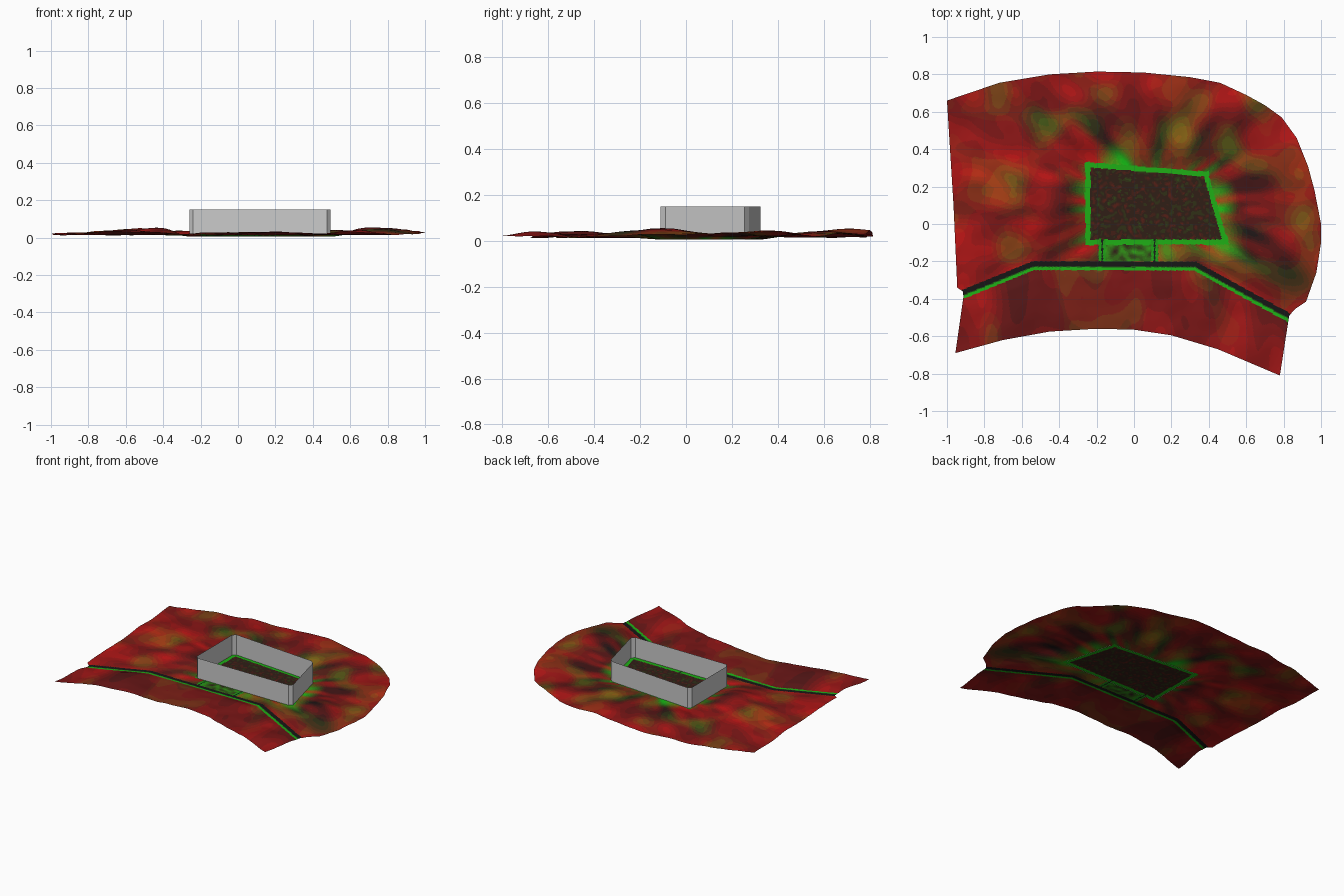
import bpy, bmesh, math
from mathutils import Vector, noise

if "Cube" in bpy.data.objects:
    bpy.data.objects.remove(bpy.data.objects["Cube"])

NX, NY = 330, 270


def sample(pts, n):
    """Resample a polyline evenly by length into n + 1 points."""
    pts = [Vector(p) for p in pts]
    lens = [(b - a).length for a, b in zip(pts, pts[1:])]
    total, out = sum(lens), []
    for i in range(n + 1):
        t, k = total * i / n, 0
        while k < len(lens) - 1 and t > lens[k]:
            t -= lens[k]
            k += 1
        out.append(pts[k].lerp(pts[k + 1], min(1, t / lens[k])))
    return out


def interp(pts, x):
    for (x0, y0), (x1, y1) in zip(pts, pts[1:]):
        if x <= x1:
            break
    s = (y1 - y0) / (x1 - x0)
    return y0 + s * (x - x0), s


def smooth(a, b, x):
    t = max(0, min(1, (x - a) / (b - a)))
    return t * t * (3 - 2 * t)


def n2(x, y, f, seed=0):
    return noise.noise(Vector((x * f, y * f, seed + 0.37)))


# Site outline
left = sample([(-.955, -.69), (-.912, -.39), (-.915, -.36), (-.945, -.34), (-.965, .1), (-1, .66)], NY)
right = sample([(.78, -.81), (.825, -.52), (.83, -.49), (.86, -.455), (.92, -.415), (.975, -.26), (1, -.1), (1, .0),
                (.965, .18), (.93, .31), (.87, .46), (.79, .57)], NY)
front = sample([(-.955, -.69), (-.7, -.62), (-.45, -.575), (-.2, -.56), (0, -.565), (.2, -.595),
                (.45, -.67), (.78, -.81)], NX)
back = sample([(-1, .66), (-.72, .755), (-.45, .8), (-.2, .815), (.05, .81), (.3, .785), (.46, .755),
               (.6, .69), (.7, .635), (.79, .57)], NX)

# Building pad and road centre line
pad = [(-.24, -.09), (.48, -.09), (.38, .26), (-.24, .31)]
road = [(-1.1, -.44), (-.91, -.363), (-.54, -.212), (.33, -.215), (.83, -.49), (1.1, -.64)]


def pad_distance(x, y):
    d = -9
    for (ax, ay), (bx, by) in zip(pad, pad[1:] + pad[:1]):
        d = max(d, ((by - ay) * (x - ax) - (bx - ax) * (y - ay)) / math.hypot(bx - ax, by - ay))
    return d


def road_offset(x, y):
    yr, s = interp(road, x)
    return (y - yr) / math.sqrt(1 + s * s)


# Hills: x, y, radius, height
hills = [(-.42, .1, .2, .03), (.76, -.12, .2, .036), (.85, .3, .2, .022), (.1, .74, .22, .03),
         (-.7, .3, .2, .02), (.66, -.66, .13, .02), (-.6, -.47, .16, .02), (.1, -.42, .2, .012),
         (-.3, .5, .2, .015), (.5, .6, .2, .02)]


def height(x, y):
    z = .018 + .012 * n2(x, y, 5) + .004 * n2(x, y, 12, 4)
    for hx, hy, r, h in hills:
        z += h * math.exp(-((x - hx) ** 2 + (y - hy) ** 2) / (r * r))
    rd = abs(road_offset(x, y))
    z = .013 + (z - .013) * smooth(.015, .09, rd)
    k = smooth(.01, .16, pad_distance(x, y))
    return max(.001, .006 + (z - .006) * k)


def colour(x, y):
    """Red and green amounts, 0..1."""
    d, rd = pad_distance(x, y), road_offset(x, y)
    if -.013 < rd < .013:
        return 0, 0
    if -.034 < rd <= -.013:
        return .1, .75 if rd < -.018 else .3
    drive = -.2 < y < -.08 and rd > 0
    if drive and (abs(x + .17) < .004 or abs(x - .11) < .004):
        return 0, .1
    if drive and (abs(x + .17) < .018 or abs(x - .11) < .018):
        return .05, .7
    if abs(d - .006) < .013 + .012 * max(0, n2(x, y, 22)) * (d > 0):
        return .06, .72
    if d < 0:
        v = n2(x, y, 45)
        return .14 + .3 * max(0, v), .05 + .25 * max(0, -v)
    if drive and -.19 < x < .13:
        return .15, .4 + .4 * n2(x, y, 30)
    # Streaks radiating from the pad
    a = math.atan2(y - .1, (x - .1) * .7)
    streak = noise.noise(Vector((math.cos(a) * 6, math.sin(a) * 6, d * 5)))
    far = smooth(.05, .5, d)
    r = .42 + .2 * far + .55 * streak * (1 - .5 * far) + .15 * n2(x, y, 6, 7)
    g = .5 * max(0, n2(x, y, 6, 11) + .1) + (1 - smooth(0, .16, d)) * (.28 - .5 * streak)
    if rd < 0:
        r = .5 + .25 * n2(x, y * .4, 7, 3)
        g = .55 * max(0, n2(x, y * .5, 6, 15))
    edge = smooth(.35, .7, d)
    return r * (1 - .3 * max(0, g)) + .06 * edge, g * (1 - .6 * edge)


# Terrain sheet spanned between the four outline edges
bm = bmesh.new()
grid = []
c00, c10, c01, c11 = front[0], front[-1], back[0], back[-1]
for j in range(NY + 1):
    v, row = j / NY, []
    for i in range(NX + 1):
        u = i / NX
        p = (front[i] * (1 - v) + back[i] * v + left[j] * (1 - u) + right[j] * u
             - c00 * (1 - u) * (1 - v) - c10 * u * (1 - v) - c01 * (1 - u) * v - c11 * u * v)
        row.append(bm.verts.new((p.x, p.y, height(p.x, p.y))))
    grid.append(row)

mesh = bpy.data.meshes.new("terrain")
terrain = bpy.data.objects.new("terrain", mesh)
bpy.context.collection.objects.link(terrain)
slots = {}
for j in range(NY):
    for i in range(NX):
        f = bm.faces.new((grid[j][i], grid[j][i + 1], grid[j + 1][i + 1], grid[j + 1][i]))
        f.smooth = True
        c = f.calc_center_median()
        key = tuple(round(max(0, min(.8, k)) * 12) for k in colour(c.x, c.y))
        if key not in slots:
            slots[key] = len(slots)
            m = bpy.data.materials.new("ground_%d_%d" % key)
            m.diffuse_color = (.008 + .75 * (key[0] / 12) ** 2, .008 + .75 * (key[1] / 12) ** 2, .008, 1)
            m.use_nodes = True
            m.node_tree.nodes["Principled BSDF"].inputs["Base Color"].default_value = m.diffuse_color
            mesh.materials.append(m)
        f.material_index = slots[key]
bm.to_mesh(mesh)
bm.free()

# Building walls: an open ring with clipped corners
ring = [(-.26, -.09), (-.24, -.11), (.475, -.11), (.495, -.09), (.41, .255), (.385, .275),
        (-.24, .325), (-.26, .305)]
bm = bmesh.new()
low = [bm.verts.new((x, y, .005)) for x, y in ring]
top = [bm.verts.new((x, y, .15)) for x, y in ring]
for i in range(len(ring)):
    k = (i + 1) % len(ring)
    bm.faces.new((low[i], low[k], top[k], top[i]))
mesh = bpy.data.meshes.new("building_walls")
bm.to_mesh(mesh)
bm.free()
bpy.context.collection.objects.link(bpy.data.objects.new("building_walls", mesh))
